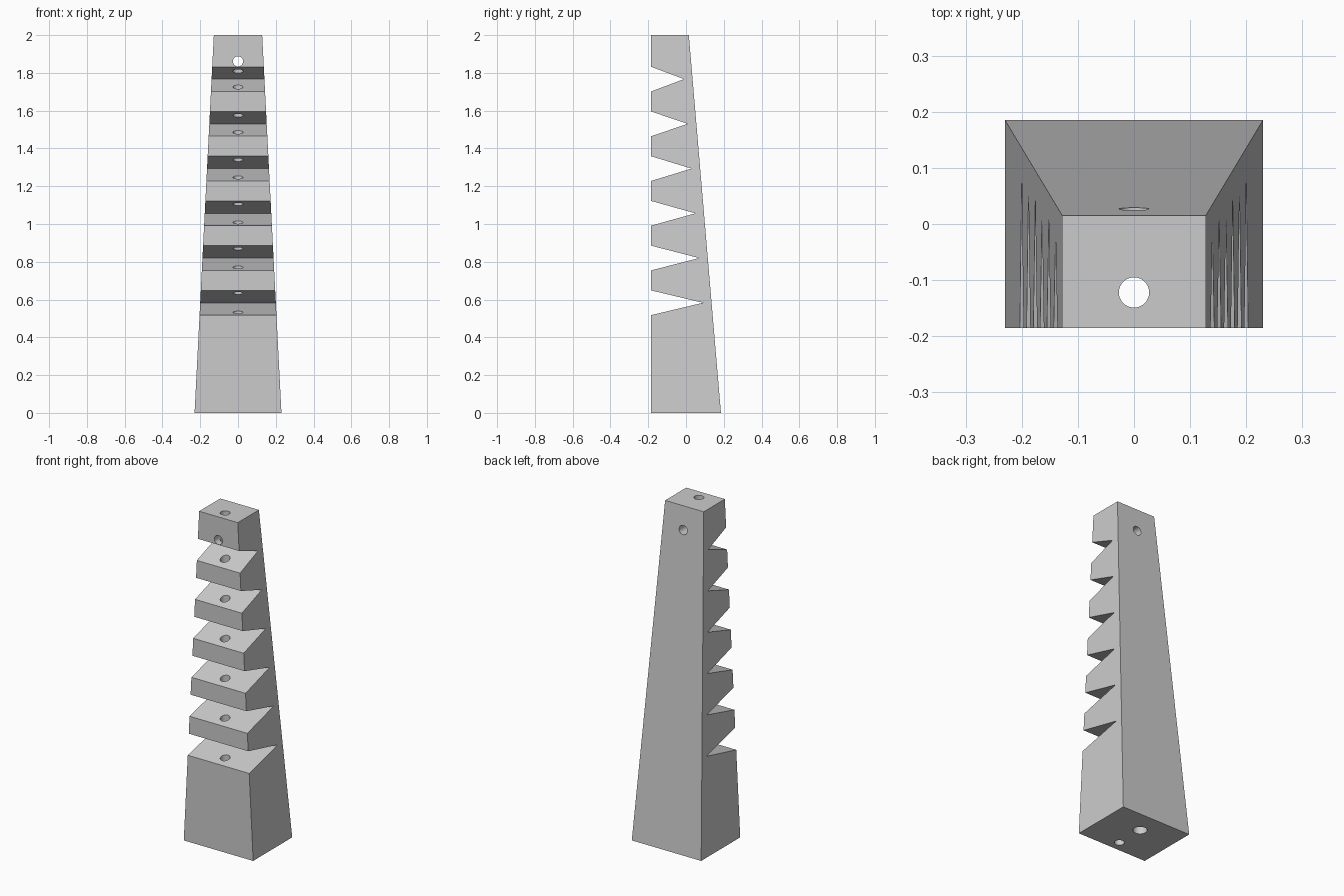
import bpy, bmesh, math
from mathutils import Matrix, Vector

if "Cube" in bpy.data.objects:
    bpy.data.objects.remove(bpy.data.objects["Cube"])

grey = bpy.data.materials.new("plain_grey")
grey.diffuse_color = (0.6, 0.6, 0.6, 1)
grey.use_nodes = True
grey.node_tree.nodes["Principled BSDF"].inputs["Base Color"].default_value = grey.diffuse_color


def make_object(name, bm):
    bmesh.ops.recalc_face_normals(bm, faces=bm.faces[:])
    mesh = bpy.data.meshes.new(name)
    bm.to_mesh(mesh)
    bm.free()
    mesh.materials.append(grey)
    obj = bpy.data.objects.new(name, mesh)
    bpy.context.collection.objects.link(obj)
    return obj


def add_prism(bm, ring_a, ring_b):
    """Solid between two matching rings of points."""
    a = [bm.verts.new(p) for p in ring_a]
    b = [bm.verts.new(p) for p in ring_b]
    bm.faces.new(a)
    bm.faces.new(b[::-1])
    n = len(a)
    for i in range(n):
        j = (i + 1) % n
        bm.faces.new((a[i], b[i], b[j], a[j]))


def rect(half_x, y0, y1, z):
    return [(-half_x, y0, z), (half_x, y0, z), (half_x, y1, z), (-half_x, y1, z)]


def hole(name, start, end, radius):
    """Round cutter running from start to end."""
    start, end = Vector(start), Vector(end)
    axis = end - start
    turn = axis.to_track_quat('Z', 'Y').to_matrix().to_4x4()
    bm = bmesh.new()
    bmesh.ops.create_cone(bm, cap_ends=True, segments=32, radius1=radius,
                          radius2=radius, depth=axis.length,
                          matrix=Matrix.Translation((start + end) / 2) @ turn)
    return make_object(name, bm)


# Tapered post with a vertical front face
bm = bmesh.new()
add_prism(bm, rect(0.23, -0.185, 0.185, 0), rect(0.128, -0.185, 0.015, 2))
post = make_object("notched_post", bm)

# Row of wedge notches in the front, tips following the sloping back
bm = bmesh.new()
for i in range(6):
    z = 0.583 + 0.2368 * i
    tip = 0.09 - 0.0202 * i
    front = -0.285
    half = 0.0655 * (tip - front) / (tip + 0.185)
    profile = [(front, z - half), (tip, z), (front, z + half)]
    add_prism(bm, [(-0.4, y, h) for y, h in profile], [(0.4, y, h) for y, h in profile])
cutters = [make_object("notch_cutter", bm)]

# Cord hole down the post, cross hole near the top, socket in the base
cutters.append(hole("cord_hole_cutter", (0, -0.122, -0.1), (0, -0.122, 2.1), 0.027))
cutters.append(hole("cross_hole_cutter", (0, -0.4, 1.861), (0, 0.4, 1.861), 0.027))
cutters.append(hole("base_socket_cutter", (0, 0.05, -0.1), (0, 0.05, 0.3), 0.038))

bpy.context.view_layer.objects.active = post
post.select_set(True)
for cutter in cutters:
    cutter.hide_render = True
    mod = post.modifiers.new(cutter.name, 'BOOLEAN')
    mod.operation = 'DIFFERENCE'
    mod.solver = 'EXACT'
    mod.object = cutter
    bpy.ops.object.modifier_apply(modifier=mod.name)
for cutter in cutters:
    bpy.data.objects.remove(cutter)

# Smooth hole walls, crisp edges elsewhere
bpy.ops.object.shade_smooth_by_angle(angle=math.radians(25))
